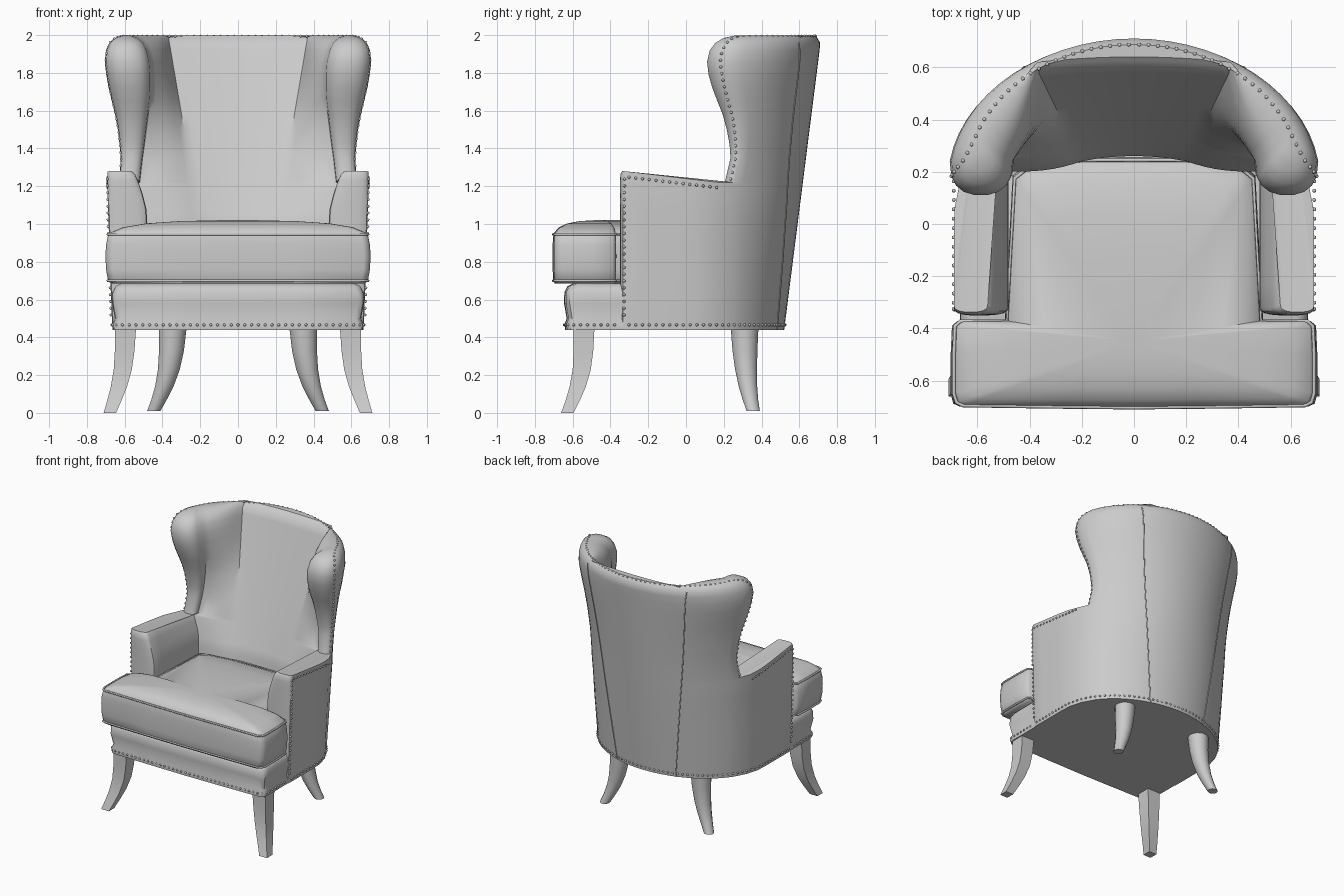
import bpy, bmesh
from math import sin, cos, asin, sqrt, pi, radians
from mathutils import Vector

if "Cube" in bpy.data.objects:
    bpy.data.objects.remove(bpy.data.objects["Cube"])

grey = bpy.data.materials.new("grey_upholstery")
grey.use_nodes = True
grey.diffuse_color = (0.6, 0.6, 0.6, 1)
grey.node_tree.nodes["Principled BSDF"].inputs["Base Color"].default_value = grey.diffuse_color


def finish(bm, name, angle=40):
    """Turn a half model into a mirrored, smoothly shaded object."""
    bmesh.ops.remove_doubles(bm, verts=bm.verts, dist=0.0002)
    bmesh.ops.recalc_face_normals(bm, faces=bm.faces)
    mesh = bpy.data.meshes.new(name)
    bm.to_mesh(mesh)
    bm.free()
    mesh.materials.append(grey)
    ob = bpy.data.objects.new(name, mesh)
    bpy.context.collection.objects.link(ob)
    bpy.ops.object.select_all(action='DESELECT')
    ob.select_set(True)
    bpy.context.view_layer.objects.active = ob
    bpy.ops.object.shade_smooth_by_angle(angle=radians(angle))
    ob.modifiers.new("mirror", 'MIRROR').use_clip = True


def loft(rings, name, closed=False, strip=False, angle=40):
    """Skin a stack of rings; cap with n-gons, or with a strip for a C shape."""
    bm = bmesh.new()
    rows = [[bm.verts.new(p) for p in ring] for ring in rings]
    n = len(rows[0])
    for low, high in zip(rows, rows[1:]):
        for i in range(n if closed else n - 1):
            j = (i + 1) % n
            bm.faces.new((low[i], low[j], high[j], high[i]))
    for row in (rows[0], rows[-1]):
        if strip:
            for i in range(n // 2 - 1):
                bm.faces.new((row[i], row[i + 1], row[n - 2 - i], row[n - 1 - i]))
        else:
            bm.faces.new(row)
    finish(bm, name, angle)


def half_plan(a, y0, y_back, split, y_front):
    """Half a plan curve: an arc from the centre back to split, then on to the front."""
    depth = y_back - y0
    t0 = asin((split - y0) / depth)
    pts = [(0, y_back)]
    for k in range(1, 15):
        t = pi / 2 + (t0 - pi / 2) * k / 14
        pts.append((a * cos(t), y0 + depth * sin(t)))
    for k in range(1, 7):
        y = split + (y_front - split) * k / 6
        pts.append((a * sqrt(1 - (max(0, y - y0) / depth) ** 2), y))
    return pts


def inner_plan(seam, y_back, a, y_corner, y_front):
    """Half the inside: a nearly flat back, a slanted wing, then the arm."""
    drop = .02
    pts = [(seam * k / 7, y_back - drop * (k / 7) ** 2) for k in range(8)]
    for k in range(1, 8):
        f = k / 7
        bulge = .012 * sin(pi * f)
        pts.append((seam + (a - seam) * f - bulge, y_back - drop + (y_corner - y_back + drop) * f - bulge))
    return pts + [(a, y_corner + (y_front - y_corner) * k / 6) for k in range(1, 7)]


# Arms, wings and back as one C-shaped shell:
# height, outer half width, front edge, inner half width, tip depth
ARM_TOP = 1.282
levels = [
    (.44, .665, -.35, .48, .03),
    (.80, .68, -.35, .48, .03),
    (1.0, .685, -.35, .48, .03),
    (1.08, .688, -.35, .485, .03),
    (1.16, .69, -.35, .505, .03),
    (1.23, .69, -.35, .53, .03),
    (1.265, .69, -.347, .545, .03),
    (1.28, .69, -.338, .56, .03),
    (1.285, .69, .205, .52, .05),
    (1.35, .69, .235, .505, .05),
    (1.42, .69, .23, .495, .06),
    (1.5, .69, .215, .485, .075),
    (1.58, .693, .193, .475, .09),
    (1.65, .698, .165, .465, .105),
    (1.72, .705, .138, .46, .12),
    (1.79, .71, .118, .46, .13),
    (1.86, .712, .11, .465, .13),
    (1.92, .706, .125, .48, .12),
    (1.96, .692, .155, .5, .11),
    (1.985, .67, .2, .53, .09),
    (1.998, .64, .26, .565, .06),
]
rings, seam_line = [], []
for z, hx, yf, ain, cap in levels:
    arm = z < ARM_TOP
    lean = min(max((z - 1) * 4, 0), 1) if z < 1.3 else 0
    height = z - .065 * lean
    rim = max(0, z - 1.96)
    y0 = min(max((z - 1.3) * .3, 0), .17)
    yb = .52 + .19 * min(1, (height - .44) / 1.5) - rim * .6
    yin = .26 + .35 * max(0, height - 1) + rim * .8
    seam = .2 + .17 * max(0, height - 1)
    ys = yf + cap
    outer = half_plan(hx, y0, yb, .255 if arm else ys, ys)
    inner = inner_plan(seam, yin, ain, .2 + .2 * max(0, height - 1) if arm else ys, ys)
    xo, xi = outer[-1][0], inner[-1][0]
    tip = []
    for k in range(1, 9):
        c, s = cos(pi * k / 9), sin(pi * k / 9)
        side = abs(c) ** .85 * (1 if c > 0 else -1)
        tip.append(((xo + xi) / 2 + (xo - xi) / 2 * side, ys - cap * s ** .75))
    ring = []
    for x, y in outer + tip + inner[::-1]:
        ring.append((x, y, z - .12 * lean * min(max(y + .33, 0), .54)))
    rings.append(ring)
    x = .25 + .115 * (height - .44)
    seam_line.append((x, y0 + (yb - y0) * sqrt(1 - (x / hx) ** 2), height))
loft(rings, "back_wings_and_arms", strip=True)
edge = len(outer) - 1

# Seat base with a padded front rail
base = []
for z, grow in ((.44, 0), (.47, .003), (.5, -.008), (.58, .006), (.64, .004), (.67, -.012), (.685, -.04)):
    plan = half_plan(.66 + grow, 0, .51 + grow, 0, -.58)
    plan += [(.655 + grow, -.61 - grow), (.63 + grow, -.63 - grow), (.3, -.637 - grow), (0, -.64 - grow)]
    base.append([(x, y, z) for x, y in plan])
loft(base, "seat_base")

# T-shaped seat cushion with a crowned top
outline = [(0, .25), (.2, .25), (.41, .22), (.46, .18), (.49, -.37), (.67, -.372), (.69, -.39),
           (.695, -.5), (.695, -.65), (.685, -.685), (.66, -.697), (.3, -.702), (0, -.705)]
CENTRE = -.45


def cushion_ring(scale, z):
    return [(x * scale, CENTRE + (y - CENTRE) * scale, z) for x, y in outline]


loft([cushion_ring(s, z) for s, z in (
    (.96, .685), (.99, .7), (1.005, .76), (1.01, .83), (1.005, .89), (.99, .94),
    (.97, .955), (.88, .982), (.7, 1.003), (.45, 1.015), (.15, 1.02))], "seat_cushion", angle=50)


def tube(points, radius, name, cyclic=False):
    cu = bpy.data.curves.new(name, 'CURVE')
    cu.dimensions = '3D'
    cu.bevel_depth = radius
    cu.bevel_resolution = 1
    sp = cu.splines.new('POLY')
    sp.points.add(len(points) - 1)
    for p, co in zip(sp.points, points):
        p.co = (*co, 1)
    sp.use_cyclic_u = cyclic
    cu.materials.append(grey)
    ob = bpy.data.objects.new(name, cu)
    bpy.context.collection.objects.link(ob)


# Cushion piping
for label, z in (("upper", .945), ("lower", .7)):
    half = cushion_ring(.992, z)
    tube(half + [(-x, y, h) for x, y, h in half[-2:0:-1]], .007, label + "_piping", True)

# Rear corner seams
for label, side in (("left", 1), ("right", -1)):
    tube([(side * x, y, z) for x, y, z in seam_line[:-2]], .004, label + "_back_seam")


# Nail heads spaced along the trimmed edges
def add_nails(bm, path, gap=.036):
    carry = gap / 2
    for a, b in zip(path, path[1:]):
        a, b = Vector(a), Vector(b)
        length = (b - a).length
        while carry < length:
            made = bmesh.ops.create_icosphere(bm, subdivisions=1, radius=.0085)
            bmesh.ops.translate(bm, verts=made["verts"], vec=a.lerp(b, carry / length))
            carry += gap
        carry -= length


nails = bmesh.new()
add_nails(nails, [(x, y, .466) for x, y in half_plan(.668, 0, .525, 0, -.33)])
add_nails(nails, [(.664, -.36, .466), (.664, -.6, .466), (.63, -.634, .466), (0, -.644, .466)])
add_nails(nails, [(.672, -.328, .5), (.688, -.328, 1.0), (.69, -.325, 1.25), (.69, .19, 1.19)])
wing_edge = [r[edge + 1] for r in rings[8:-1]]
top_edge = [(x, y, z - .004) for x, y, z in rings[-1][edge::-1]]
add_nails(nails, wing_edge + top_edge)
finish(nails, "nail_heads", 60)


# Splayed, tapered legs: each station is height, x, y, half width
def leg(stations, sides, name):
    stack = []
    for z, x, y, w in stations:
        r = w / cos(pi / sides)
        angles = [2 * pi * (k + .5) / sides for k in range(sides)]
        stack.append([(x + r * cos(a), y + r * sin(a), z) for a in angles])
    loft(stack, name, closed=True)


leg([(.46, .595, -.54, .056), (.33, .6, -.543, .052), (.23, .61, -.552, .048),
     (.14, .63, -.573, .043), (.07, .653, -.598, .038), (0, .678, -.628, .033)], 4, "front_legs")
leg([(.46, .345, .31, .074), (.33, .352, .312, .066), (.23, .366, .318, .058),
     (.14, .39, .328, .049), (.07, .418, .341, .041), (.01, .446, .356, .035)], 12, "back_legs")
